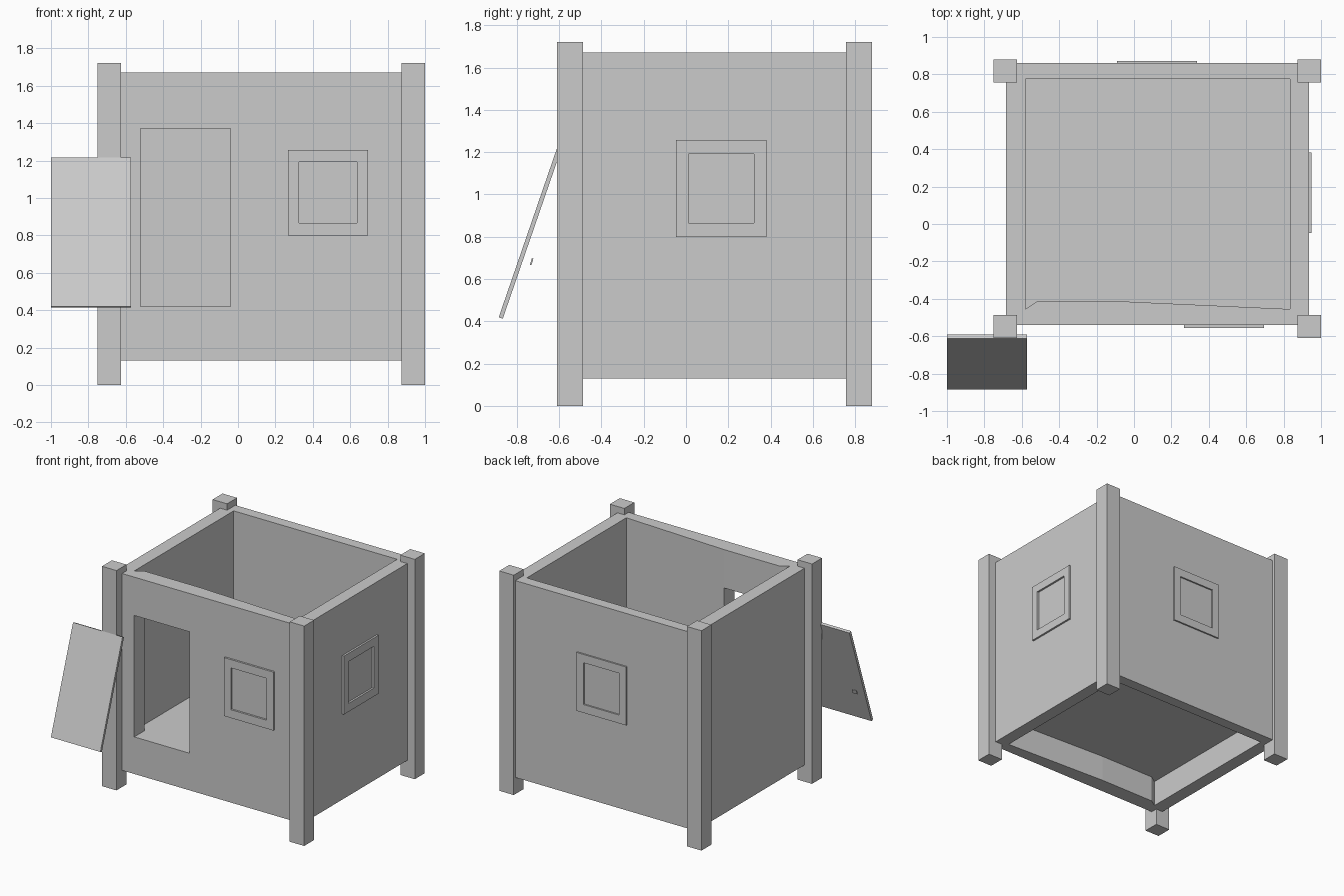
import bpy, bmesh
from mathutils import Vector

if "Cube" in bpy.data.objects:
    bpy.data.objects.remove(bpy.data.objects["Cube"])


def prism(name, points, axis, lo, hi):
    """Extrude a closed 2D outline along x, y or z from lo to hi."""
    def place(p, d):
        return {'x': (d, p[0], p[1]), 'y': (p[0], d, p[1]), 'z': (p[0], p[1], d)}[axis]
    bm = bmesh.new()
    face = bm.faces.new([bm.verts.new(place(p, lo)) for p in points])
    ext = bmesh.ops.extrude_face_region(bm, geom=[face])
    shift = Vector(place((0, 0), hi - lo))
    bmesh.ops.translate(bm, vec=shift,
                        verts=[v for v in ext['geom'] if isinstance(v, bmesh.types.BMVert)])
    bmesh.ops.recalc_face_normals(bm, faces=bm.faces)
    mesh = bpy.data.meshes.new(name)
    bm.to_mesh(mesh)
    bm.free()
    ob = bpy.data.objects.new(name, mesh)
    bpy.context.collection.objects.link(ob)
    return ob


def rect(a0, a1, b0, b1):
    return [(a0, b0), (a1, b0), (a1, b1), (a0, b1)]


def cut(ob, cutter):
    """Subtract the cutter and remove it."""
    mod = ob.modifiers.new("cut", 'BOOLEAN')
    mod.operation, mod.solver, mod.object = 'DIFFERENCE', 'EXACT', cutter
    bpy.context.view_layer.objects.active = ob
    bpy.ops.object.modifier_apply(modifier=mod.name)
    bpy.data.objects.remove(cutter)


# Walls with a raised floor, open at the top and hollow underneath
walls = prism("walls_and_floor", rect(-0.685, 0.935, -0.54, 0.86), 'z', 0.13, 1.67)
room = [(-0.58, -0.455), (-0.52, -0.415), (-0.04, -0.415),
        (0.835, -0.455), (0.835, 0.775), (-0.58, 0.775)]
cut(walls, prism("room_cutter", room, 'z', 0.42, 1.9))
cut(walls, prism("underside_cutter", room, 'z', 0.0, 0.335))

# Doorway
cut(walls, prism("doorway_cutter", rect(-0.52, -0.04, 0.42, 1.37), 'y', -0.7, -0.38))

# Corner posts
for side, x in (("left", -0.75), ("right", 0.875)):
    for end, y in (("front", -0.61), ("back", 0.757)):
        prism(f"{end}_{side}_post", rect(x, x + 0.125, y, y + 0.123), 'z', 0.0, 1.72)

# Window frames, slightly raised from the walls
for name, axis, centre, lo, hi in (("front", 'y', 0.482, -0.555, -0.53),
                                   ("back", 'y', 0.123, 0.85, 0.872),
                                   ("right", 'x', 0.167, 0.925, 0.95)):
    frame = prism(f"{name}_window_frame",
                  rect(centre - 0.214, centre + 0.214, 0.80, 1.257), axis, lo, hi)
    cut(frame, prism("pane_cutter", rect(centre - 0.155, centre + 0.155, 0.865, 1.192),
                     axis, lo - 0.1, hi + 0.1))

# Leaning door panel and its handle behind
prism("door", [(-0.885, 0.42), (-0.866, 0.413), (-0.592, 1.207), (-0.611, 1.215)],
      'x', -1.0, -0.572)
prism("door_handle", [(-0.738, 0.668), (-0.731, 0.666), (-0.721, 0.697), (-0.728, 0.70)],
      'x', -0.97, -0.93)
